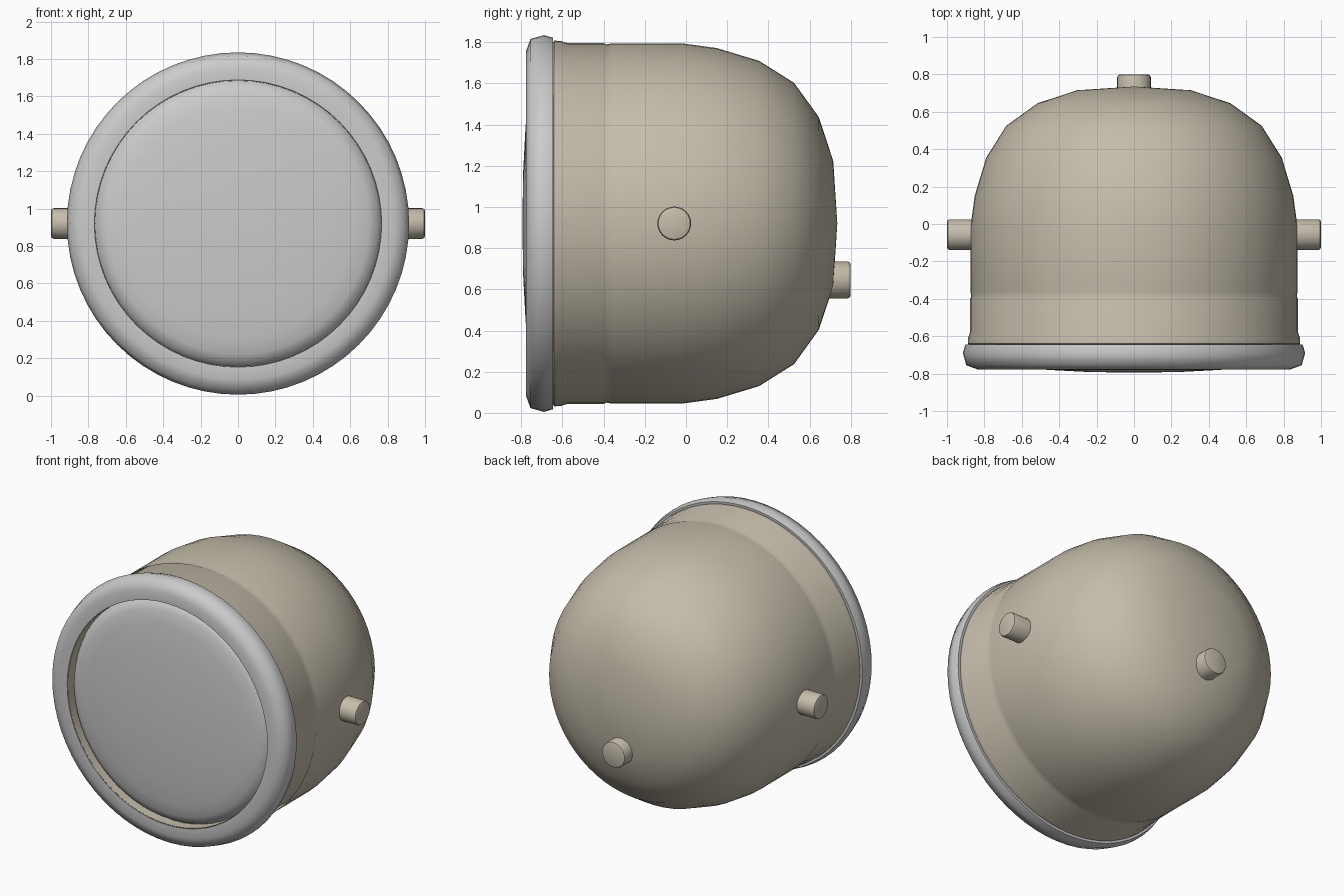
import bpy, bmesh, math
from mathutils import Vector, Matrix

if "Cube" in bpy.data.objects:
    bpy.data.objects.remove(bpy.data.objects["Cube"])

CZ = 0.92   # height of the lamp axis

tan = bpy.data.materials.new("tan_paint")
tan.diffuse_color = (0.56, 0.51, 0.41, 1)
tan.use_nodes = True
tan.node_tree.nodes["Principled BSDF"].inputs["Base Color"].default_value = tan.diffuse_color


def finish(name, bm, mat, angle):
    bmesh.ops.remove_doubles(bm, verts=bm.verts, dist=1e-5)
    bmesh.ops.recalc_face_normals(bm, faces=bm.faces)
    me = bpy.data.meshes.new(name)
    bm.to_mesh(me)
    bm.free()
    ob = bpy.data.objects.new(name, me)
    bpy.context.collection.objects.link(ob)
    if mat:
        me.materials.append(mat)
    bpy.ops.object.select_all(action='DESELECT')
    ob.select_set(True)
    bpy.context.view_layer.objects.active = ob
    bpy.ops.object.shade_smooth_by_angle(angle=math.radians(angle))
    return ob


def lathe(name, profile, mat=None, closed=False, steps=64, angle=40):
    """Spin (y, radius) points around the lamp axis."""
    bm = bmesh.new()
    vs = [bm.verts.new((r, y, CZ)) for y, r in profile]
    for a, b in zip(vs, vs[1:] + (vs[:1] if closed else [])):
        bm.edges.new((a, b))
    bmesh.ops.spin(bm, geom=bm.verts[:] + bm.edges[:], cent=(0, 0, CZ),
                   axis=(0, 1, 0), angle=math.tau, steps=steps)
    return finish(name, bm, mat, angle)


def pin(name, start, end, radius):
    """Short round stud with a softened outer edge."""
    start, end = Vector(start), Vector(end)
    d = end - start
    bm = bmesh.new()
    rot = d.to_track_quat('Z', 'Y').to_matrix().to_4x4()
    bmesh.ops.create_cone(bm, cap_ends=True, segments=32, radius1=radius,
                          radius2=radius, depth=d.length,
                          matrix=Matrix.Translation((start + end) / 2) @ rot)
    rim = [e for e in bm.edges
           if all((v.co - end).dot(d) > -1e-5 for v in e.verts)]
    bmesh.ops.bevel(bm, geom=rim, offset=0.015, segments=2, profile=0.5,
                    affect='EDGES')
    return finish(name, bm, tan, 40)


# Bowl-shaped housing, with its front lip turned in behind the rim
lathe("housing", [
    (-0.68, 0.766), (-0.77, 0.766), (-0.74, 0.80), (-0.66, 0.86),
    (-0.64, 0.888), (-0.61, 0.887), (-0.575, 0.876), (-0.40, 0.876),
    (-0.385, 0.87), (-0.36, 0.875), (-0.02, 0.875), (0.15, 0.852),
    (0.355, 0.79), (0.525, 0.683), (0.645, 0.517), (0.715, 0.305),
    (0.735, 0.0)], tan)

# Rounded front rim
lathe("rim", [
    (-0.645, 0.87), (-0.645, 0.902), (-0.69, 0.915), (-0.755, 0.897),
    (-0.778, 0.835), (-0.776, 0.768), (-0.74, 0.775)], closed=True, angle=55)

# Slightly domed front lens
lathe("lens", [
    (-0.795, 0.0), (-0.791, 0.25), (-0.78, 0.46), (-0.767, 0.62),
    (-0.753, 0.70), (-0.733, 0.745), (-0.70, 0.765)])

# Mounting pins on both sides and the stud at the back
for side, label in ((1, "right"), (-1, "left")):
    pin(label + "_pin", (side * 0.84, -0.057, CZ), (side * 1.0, -0.057, CZ), 0.082)
pin("back_stud", (0, 0.64, 0.646), (0, 0.8, 0.646), 0.09)
